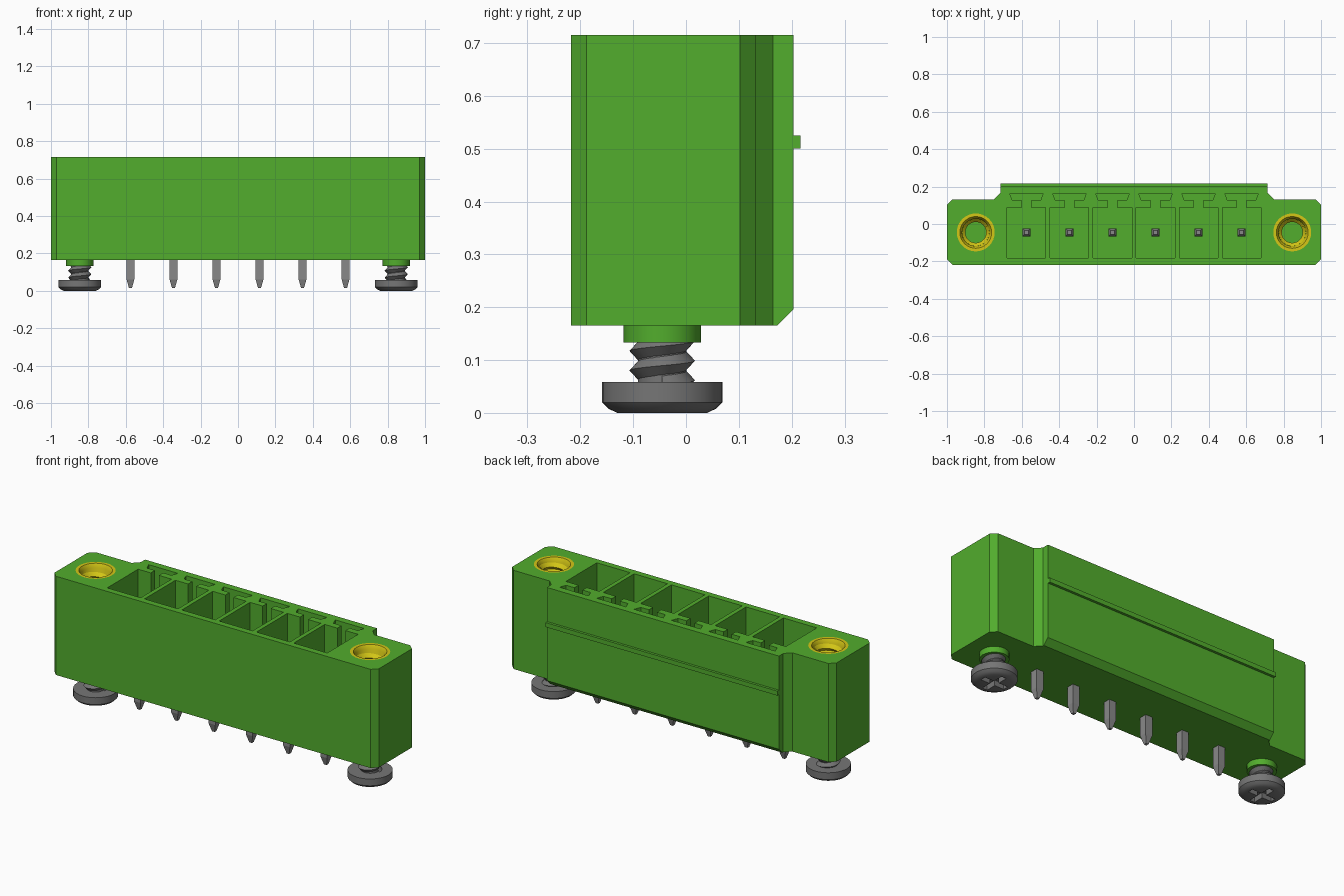
import bpy, bmesh, math

if "Cube" in bpy.data.objects:
    bpy.data.objects.remove(bpy.data.objects["Cube"])


def material(name, rgb):
    m = bpy.data.materials.new(name)
    m.use_nodes = True
    m.diffuse_color = (*rgb, 1)
    m.node_tree.nodes["Principled BSDF"].inputs["Base Color"].default_value = (*rgb, 1)
    return m


GREEN = material("green plastic", (0.084, 0.418, 0.026))
PIN = material("pin grey", (0.25, 0.25, 0.25))
STEEL = material("screw grey", (0.18, 0.18, 0.18))
BRASS = material("yellow brass", (0.66, 0.57, 0.008))

BOTTOM, TOP = 0.165, 0.715
CY = -0.045                                   # line of pins and screws
PIN_X = [0.23 * (i - 2.5) for i in range(6)]


def finish(bm, name, mat, smooth=False, recalc=True):
    if recalc:
        bmesh.ops.recalc_face_normals(bm, faces=bm.faces)
    me = bpy.data.meshes.new(name)
    bm.to_mesh(me)
    bm.free()
    ob = bpy.data.objects.new(name, me)
    bpy.context.collection.objects.link(ob)
    me.materials.append(mat)
    bpy.ops.object.select_all(action="DESELECT")
    ob.select_set(True)
    bpy.context.view_layer.objects.active = ob
    if smooth:
        bpy.ops.object.shade_smooth_by_angle(angle=math.radians(32))
    return ob


def prism_bm(points, z0, z1):
    bm = bmesh.new()
    base = bm.faces.new([bm.verts.new((x, y, z0)) for x, y in points])
    ext = bmesh.ops.extrude_face_region(bm, geom=[base], use_keep_orig=True)
    for g in ext["geom"]:
        if isinstance(g, bmesh.types.BMVert):
            g.co.z = z1
    return bm


def rect(x0, x1, y0, y1):
    return [(x0, y0), (x1, y0), (x1, y1), (x0, y1)]


def circle(cx, cy, r, n=32):
    return [(cx + r * math.cos(2 * math.pi * i / n), cy + r * math.sin(2 * math.pi * i / n))
            for i in range(n)]


def mirrored(half):
    """Close a right-hand outline with its reflection in x."""
    return half + [(-x, y) for x, y in reversed(half)]


def cut(ob, points, z0, z1):
    cutter = finish(prism_bm(points, z0, z1), "cutter", ob.data.materials[0])
    cutter.hide_render = True
    mod = ob.modifiers.new("cut", "BOOLEAN")
    mod.operation, mod.solver, mod.object = "DIFFERENCE", "EXACT", cutter
    bpy.context.view_layer.objects.active = ob
    bpy.ops.object.modifier_apply(modifier=mod.name)
    bpy.data.objects.remove(cutter)


def lathe(name, profile, cx, mat, n=32):
    """Revolve (radius, z) points round a vertical axis; radius 0 closes an end."""
    bm = bmesh.new()
    rings = []
    for r, z in profile:
        if r == 0:
            rings.append([bm.verts.new((cx, CY, z))] * n)
        else:
            rings.append([bm.verts.new((x, y, z)) for x, y in circle(cx, CY, r, n)])
    for a, b in zip(rings, rings[1:]):
        for i in range(n):
            j = (i + 1) % n
            bm.faces.new(list(dict.fromkeys((a[i], a[j], b[j], b[i]))))
    return finish(bm, name, mat, True)


def thread(name, cx, root, crest, z0, z1, pitch, mat, n=24):
    """V-shaped helical ridge; crest smaller than root gives a female thread."""
    bm = bmesh.new()
    prev = None
    for i in range(int(n * (z1 - z0 - pitch) / pitch) + 1):
        a = 2 * math.pi * i / n
        z = z0 + pitch * i / n
        row = [bm.verts.new((cx + r * math.cos(a), CY + r * math.sin(a), z + h * pitch))
               for r, h in ((root, 0), (crest, 0.5), (root, 1))]
        if prev:
            for k in range(2):
                f = [prev[k], row[k], row[k + 1], prev[k + 1]]
                bm.faces.new(f if crest > root else f[::-1])
        prev = row
    return finish(bm, name, mat, True, recalc=False)


# Housing: eared outline with a raised back and a chamfered lower back edge
bm = prism_bm(mirrored([(0.97, -0.218), (1.0, -0.188), (1.0, 0.102), (0.97, 0.132),
                        (0.748, 0.132), (0.715, 0.165), (0.715, 0.203)]), BOTTOM, TOP)
edge = [e for e in bm.edges if all(v.co.y > 0.2 and v.co.z < 0.2 for v in e.verts)]
bmesh.ops.bevel(bm, geom=edge, offset=0.031, segments=1, affect="EDGES")
housing = finish(bm, "housing", GREEN)

# Contact pockets, each joined by a neck to a flared keying slot
keyhole = mirrored([(0.103, -0.183), (0.103, 0.089), (0.025, 0.089),
                    (0.025, 0.126), (0.075, 0.126), (0.09, 0.164)])
for x in PIN_X:
    cut(housing, [(x + px, y) for px, y in keyhole], 0.25, TOP + 0.1)

# Round sockets for the threaded inserts
for s in (-1, 1):
    cut(housing, circle(s * 0.846, CY, 0.1015), 0.40, TOP + 0.1)

# Latch rib along the back
finish(prism_bm(rect(-0.715, 0.715, 0.195, 0.217), 0.50, 0.525), "latch_rib", GREEN)

# Contact pins, tapered at both ends
for i, x in enumerate(PIN_X):
    bm = bmesh.new()
    rings = []
    for h, z in ((0.008, 0.015), (0.021, 0.062), (0.021, 0.52), (0.011, 0.55)):
        rings.append([bm.verts.new((px, py, z)) for px, py in rect(x - h, x + h, CY - h, CY + h)])
    for a, b in zip(rings, rings[1:]):
        for k in range(4):
            bm.faces.new((a[k], a[(k + 1) % 4], b[(k + 1) % 4], b[k]))
    bm.faces.new(rings[0])
    bm.faces.new(rings[-1])
    finish(bm, f"contact_pin_{i + 1}", PIN)

# Inserts, collars and screws at both ends
for side, s in (("right", -1), ("left", 1)):
    cx = s * 0.846
    lathe(f"{side}_insert", [(0.102, 0.40), (0.102, TOP), (0.085, TOP), (0.073, 0.695),
                             (0.073, 0.40), (0.102, 0.40)], cx, BRASS)
    thread(f"{side}_insert_thread", cx, 0.073, 0.056, 0.40, 0.70, 0.037, BRASS)
    lathe(f"{side}_collar", [(0, 0.133), (0.073, 0.133), (0.073, 0.17), (0, 0.17)], cx, GREEN)
    lathe(f"{side}_screw_core", [(0, 0.04), (0.046, 0.04), (0.046, 0.15), (0, 0.15)], cx, STEEL)
    thread(f"{side}_screw_thread", cx, 0.045, 0.062, 0.034, 0.162, 0.037, STEEL)
    head = lathe(f"{side}_screw_head", [(0, 0), (0.085, 0), (0.102, 0.008), (0.114, 0.02),
                                        (0.114, 0.058), (0, 0.058)], cx, STEEL)
    # Cross recess in the underside of the head
    a, b = 0.015, 0.072
    cross = mirrored([(a, -b), (a, -a), (b, -a), (b, a), (a, a), (a, b)])
    cut(head, [(cx + px, CY + py) for px, py in cross], -0.05, 0.03)
